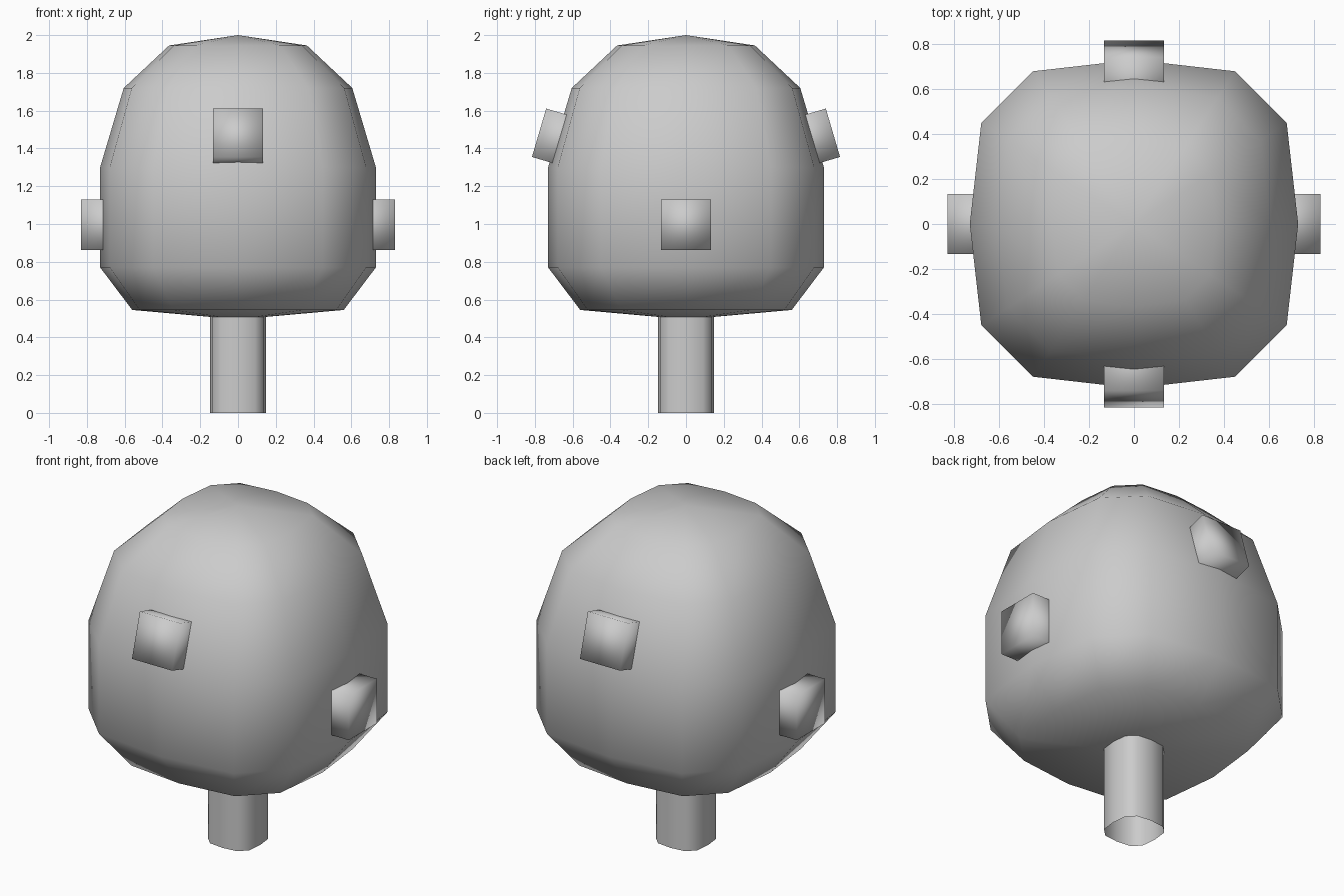
import bpy, bmesh, math
from mathutils import Matrix, Vector

cube = bpy.data.objects.get("Cube")
if cube:
    bpy.data.objects.remove(cube, do_unlink=True)

grey = bpy.data.materials.new("plain_grey")
grey.use_nodes = True
colour = (0.6, 0.6, 0.6, 1)
grey.diffuse_color = colour
grey.node_tree.nodes["Principled BSDF"].inputs["Base Color"].default_value = colour


def finish(name, bm):
    """Turn a bmesh into a smooth grey object."""
    mesh = bpy.data.meshes.new(name)
    for f in bm.faces:
        f.smooth = True
    bm.to_mesh(mesh)
    bm.free()
    mesh.materials.append(grey)
    ob = bpy.data.objects.new(name, mesh)
    bpy.context.collection.objects.link(ob)
    return ob


# Rounded-square outline of twelve points, half width 1
quarter = [(1, 0), (0.93, 0.615), (0.615, 0.93)]
outline = [Matrix.Rotation(math.radians(90 * q), 2) @ Vector(p)
           for q in range(4) for p in quarter]


def loft(name, levels, closed):
    """Stack scaled outlines; closed ends taper to a centre point."""
    bm = bmesh.new()
    rings = [[bm.verts.new((p.x * r, p.y * r, z)) for p in outline] for r, z in levels]
    n = len(outline)
    for low, high in zip(rings, rings[1:]):
        for i in range(n):
            j = (i + 1) % n
            bm.faces.new((low[i], low[j], high[j], high[i]))
    if closed:
        bottom, top = (bm.verts.new((0, 0, z)) for z in closed)
        for i in range(n):
            j = (i + 1) % n
            bm.faces.new((bottom, rings[0][j], rings[0][i]))
            bm.faces.new((top, rings[-1][i], rings[-1][j]))
    return finish(name, bm)


# Main rounded body and the open tube below it
loft("body", [(0.56, 0.545), (0.73, 0.77), (0.73, 1.3), (0.605, 1.72), (0.365, 1.945)],
     closed=(0.495, 2.0))
loft("stem", [(0.147, 0), (0.147, 0.53)], closed=None)


# Four block knobs, the front and back ones tilted upwards
def knob(name, turn, reach, height, tilt):
    size = 0.267
    place = (Matrix.Rotation(math.radians(turn), 4, "Z")
             @ Matrix.Translation((reach, 0, height))
             @ Matrix.Rotation(math.radians(-tilt), 4, "Y")
             @ Matrix.Translation((-size / 2, 0, 0)))
    bm = bmesh.new()
    bmesh.ops.create_cube(bm, size=size, matrix=place)
    return finish(name, bm)


knob("left_knob", 0, 0.83, 0.997, 0)
knob("right_knob", 180, 0.83, 0.997, 0)
knob("front_knob", -90, 0.778, 1.483, 16.4)
knob("back_knob", 90, 0.778, 1.483, 16.4)
